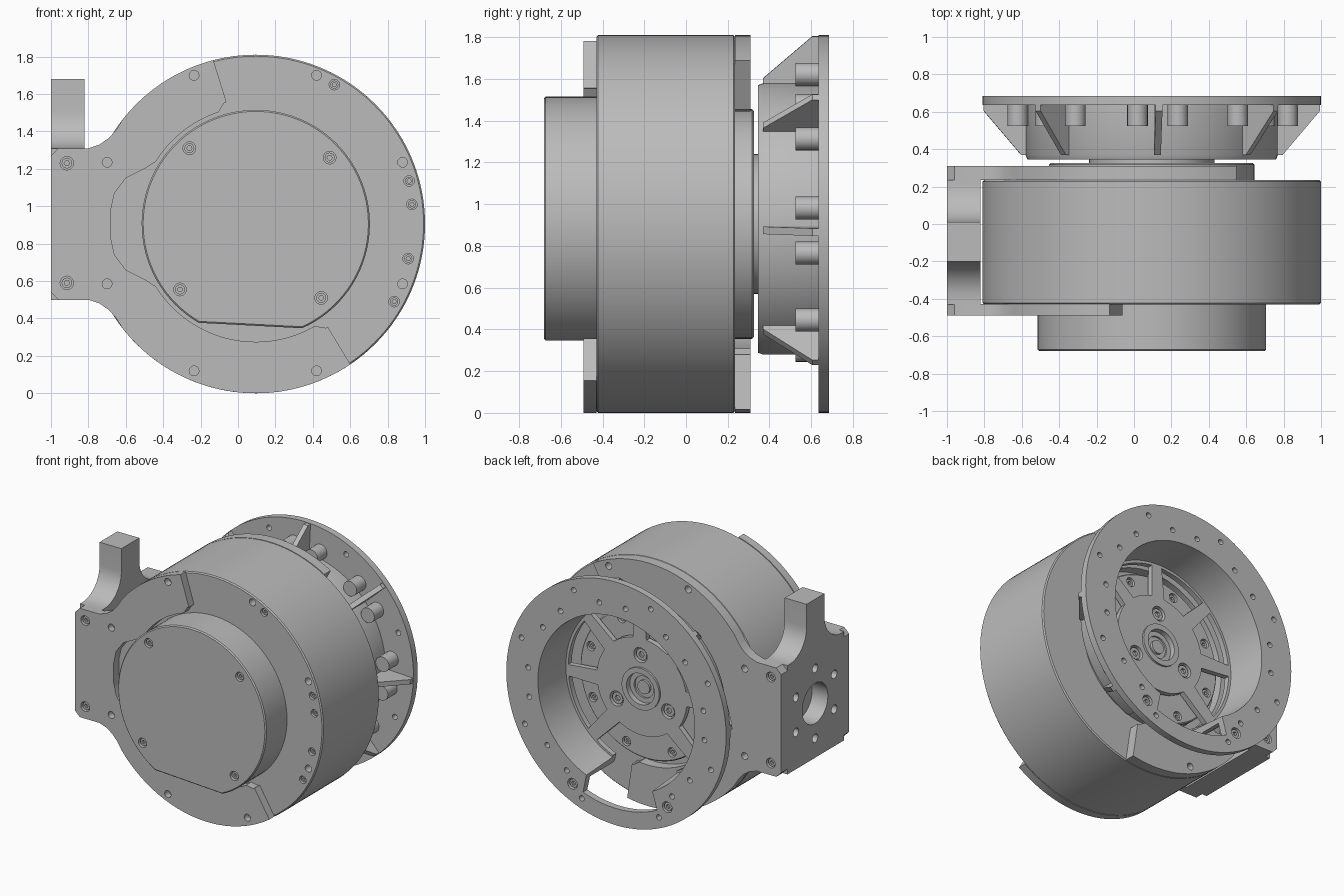
import bpy, bmesh, math
from mathutils import Matrix, Vector

cube = bpy.data.objects.get("Cube")
if cube:
    bpy.data.objects.remove(cube, do_unlink=True)

CX, CZ, R = 0.095, 0.905, 0.905      # shared axis and outer radius
RIB0 = -2.5                          # angle of the first rib

metal = bpy.data.materials.new("machined grey")
metal.use_nodes = True
grey = (0.5, 0.5, 0.5, 1)
metal.diffuse_color = grey
metal.node_tree.nodes["Principled BSDF"].inputs["Base Color"].default_value = grey


def polar(r, deg, cx=CX, cz=CZ):
    a = math.radians(deg)
    return (cx + r * math.cos(a), cz + r * math.sin(a))


def arc(r, a0, a1, n=24, cx=CX, cz=CZ):
    return [polar(r, a0 + (a1 - a0) * i / n, cx, cz) for i in range(n + 1)]


def circle(r, cx=CX, cz=CZ, n=96):
    return arc(r, 0, 360, n, cx, cz)[:-1]


def sector(r0, r1, a, h0, h1):
    return arc(r0, a - h0, a + h0, 12) + arc(r1, a + h1, a - h1, 12)


def finish(bm, name):
    bmesh.ops.recalc_face_normals(bm, faces=bm.faces)
    me = bpy.data.meshes.new(name)
    bm.to_mesh(me)
    bm.free()
    ob = bpy.data.objects.new(name, me)
    bpy.context.collection.objects.link(ob)
    me.materials.append(metal)
    return ob


def prisms(name, outlines, y0, y1, bevel=0):
    """Extrude (x, z) outlines along y into one object."""
    bm = bmesh.new()
    for pts in outlines:
        face = bm.faces.new([bm.verts.new((x, y0, z)) for x, z in pts])
        ext = bmesh.ops.extrude_face_region(bm, geom=[face])["geom"]
        bmesh.ops.translate(bm, vec=(0, y1 - y0, 0),
                            verts=[v for v in ext if isinstance(v, bmesh.types.BMVert)])
    if bevel:
        rim = [e for e in bm.edges if abs(e.verts[0].co.y - e.verts[1].co.y) < 1e-6]
        bmesh.ops.bevel(bm, geom=rim, offset=bevel, segments=1, affect='EDGES')
    return finish(bm, name)


def lathe(name, profile, n=96):
    """Turn a closed (radius, y) profile around the shared axis."""
    bm = bmesh.new()
    rings = []
    for i in range(n):
        ring = []
        for r, y in profile:
            x, z = polar(r, 360 * i / n)
            ring.append(bm.verts.new((x, y, z)))
        rings.append(ring)
    m = len(profile)
    for i in range(n):
        a, b = rings[i], rings[(i + 1) % n]
        for j in range(m):
            k = (j + 1) % m
            bm.faces.new((a[j], a[k], b[k], b[j]))
    return finish(bm, name)


def cut(ob, cutter):
    mod = ob.modifiers.new("cut", 'BOOLEAN')
    mod.operation, mod.solver, mod.object = 'DIFFERENCE', 'EXACT', cutter
    cutter.hide_render = True
    dg = bpy.context.evaluated_depsgraph_get()
    me = bpy.data.meshes.new_from_object(ob.evaluated_get(dg))
    ob.modifiers.clear()
    ob.data = me
    bpy.data.objects.remove(cutter, do_unlink=True)


def holes(ob, centres, r, y0, y1):
    cut(ob, prisms("hole_cutter", [circle(r, x, z, 20) for x, z in centres], y0, y1))


def screws(name, ob, centres, r, y, d):
    """Counterbored socket screws; d = +1 when the material lies towards +y."""
    holes(ob, centres, r, y - 0.02 * d, y + 0.045 * d)
    heads = prisms(name, [circle(r * 0.78, x, z, 16) for x, z in centres],
                   y + 0.012 * d, y + 0.046 * d)
    cut(heads, prisms("socket_cutter", [circle(r * 0.4, x, z, 6) for x, z in centres],
                      y, y + 0.03 * d))


# Motor housing and front cover
housing = prisms("motor_housing", [circle(R, n=128)], -0.43, 0.235, 0.008)
screws("housing_screws", housing,
       [(0.515, 1.65), (0.915, 1.135), (0.93, 1.01), (0.91, 0.72), (0.835, 0.49)],
       0.028, -0.43, 1)
holes(housing, [(0.42, 1.7), (0.88, 1.235), (0.88, 0.585)], 0.026, -0.45, -0.36)
cover = prisms("front_cover", [arc(0.61, -66, 240, 80)], -0.68, -0.42, 0.008)
screws("cover_screws", cover,
       [(-0.26, 1.31), (0.49, 1.26), (-0.31, 0.555), (0.445, 0.51)], 0.034, -0.68, 1)


# Bracket plates hugging both ends of the housing
def flip(pts):
    return [(x, 2 * CZ - z) for x, z in reversed(pts)]


neck = [(-1, 1.27), (-0.96, 1.31), (-0.8, 1.31), (-0.74, 1.33), (-0.69, 1.365), (-0.65, 1.41)]
bulge = [(-0.5, 1.2), (-0.6, 1.15), (-0.66, 1.07), (-0.68, 0.98)]


def bracket(name, up, low, r_in, middle, y0, y1):
    pts = (neck + arc(R, 142, up) + arc(r_in + 0.04, up - 1, up, 2)
           + arc(r_in, up + 4, 148) + middle + arc(r_in, 212, low - 4)
           + arc(r_in + 0.04, low, low + 1, 2) + arc(R, low, 218) + flip(neck))
    ob = prisms(name, [pts], y0, y1)
    return ob


mount_holes = [(-0.7, 1.235), (-0.7, 0.585), (-0.235, 1.7), (-0.235, 0.12)]
corner_holes = [(-0.915, 1.23), (-0.915, 0.59)]
front_plate = bracket("front_bracket_plate", 104.5, 304, 0.63, bulge + flip(bulge), -0.49, -0.429)
holes(front_plate, mount_holes + [(0.42, 0.12)], 0.026, -0.6, -0.44)
screws("front_bracket_screws", front_plate, corner_holes, 0.036, -0.49, 1)
back_plate = bracket("back_bracket_plate", 60, 281, 0.6, arc(0.6, 150, 210, 12), 0.234, 0.31)
holes(back_plate, mount_holes + [(0.42, 1.7)], 0.026, 0.25, 0.4)
screws("back_bracket_screws", back_plate, corner_holes, 0.036, 0.31, -1)

# Side block with raised tab, drawn as a (y, z) profile and turned to face the side
tab = ([(-0.43, 0.5), (0.235, 0.5), (0.235, 1.31)]
       + arc(0.2, 270, 180, 10, 0.21, 1.51) + [(0.01, 1.68), (-0.2, 1.68)]
       + arc(0.2, 0, -90, 10, -0.4, 1.51) + [(-0.43, 1.31)])
block = prisms("side_block", [tab], 0.82, 1.0)
bore = [circle(0.15, -0.09, CZ, 40)]
bore += [circle(0.032, *polar(0.26, 30 + 60 * i, -0.09, CZ), 16) for i in range(6)]
cut(block, prisms("bore_cutter", bore, 0.87, 1.1))
block.data.transform(Matrix.Rotation(math.radians(90), 4, 'Z'))

# Rear boss and output shaft disc
boss = prisms("rear_boss", [circle(0.55)], 0.22, 0.325, 0.008)
screws("boss_screws", boss, [polar(0.49, RIB0 + 22.5 + 45 * i) for i in range(8)],
       0.034, 0.325, -1)
prisms("output_disc", [circle(0.335)], 0.32, 0.347)

# Output flange: outer ring, cup wall and floor turned as one part
flange = lathe("output_flange", [(R, 0.685), (0.645, 0.685), (0.625, 0.385), (0.14, 0.385),
                                 (0.14, 0.345), (0.665, 0.345), (0.675, 0.37), (0.675, 0.635),
                                 (R, 0.635)])
windows = [sector(0.37, 0.605, RIB0 + 22.5 + 45 * i, 14, 18.5) for i in range(8) if i not in (5, 6)]
cut(flange, prisms("window_cutter", windows, 0.3, 0.45))
cut(flange, prisms("floor_cutter", [sector(0.35, 0.61, RIB0 - 90, 34, 40)], 0.3, 0.45))
cut(flange, prisms("slot_cutter", [sector(0.58, 0.78, RIB0 - 90, 26, 23)], 0.3, 0.8))

ribs = [i for i in range(8) if i != 6]
outer = [polar(0.83, RIB0 + 22.5 + 45 * i) for i in range(8)]
inner = [polar(0.73, RIB0 + 45 * i + s) for i in ribs for s in (-8.5, 8.5)]
holes(flange, outer + inner, 0.02, 0.6, 0.75)
screws("flange_screws", flange, [polar(0.78, RIB0 - 90 + s) for s in (-30, 30)], 0.04, 0.685, -1)
screws("hub_screws", flange, [polar(0.245, a + RIB0) for a in (90, 210, 330)], 0.055, 0.385, -1)

# Hub collar with a small centre pin
lathe("hub_collar", [(0.155, 0.4), (0.115, 0.4), (0.115, 0.36), (0.08, 0.36),
                     (0.08, 0.34), (0.155, 0.34)], 48)
prisms("centre_pin", [circle(0.05, n=32)], 0.34, 0.365)

# Gusset ribs and bolt bosses around the cup
for i in ribs:
    a = RIB0 + 45 * i
    rib = prisms("flange_rib", [[(0.665, 0.37), (0.7, 0.37), (0.9, 0.605), (0.9, 0.637),
                                 (0.665, 0.637)]], -0.018, 0.018)
    # profile (radius, y) stands in (x, z): swap axes, then swing to the rib angle
    swap = Matrix(((1, 0, 0, 0), (0, 0, 1, 0), (0, 1, 0, 0), (0, 0, 0, 1)))
    rib.data.transform(Matrix.Translation(Vector((CX, 0, CZ)))
                       @ Matrix.Rotation(math.radians(-a), 4, 'Y') @ swap)
    rib.data.flip_normals()
prisms("flange_bosses", [circle(0.055, x, z, 24) for x, z in inner], 0.525, 0.64)

# Smooth shading with crisp edges
bpy.ops.object.select_all(action='DESELECT')
for ob in bpy.context.collection.objects:
    if ob.type == 'MESH':
        ob.select_set(True)
        bpy.context.view_layer.objects.active = ob
bpy.ops.object.shade_smooth_by_angle(angle=math.radians(30))
